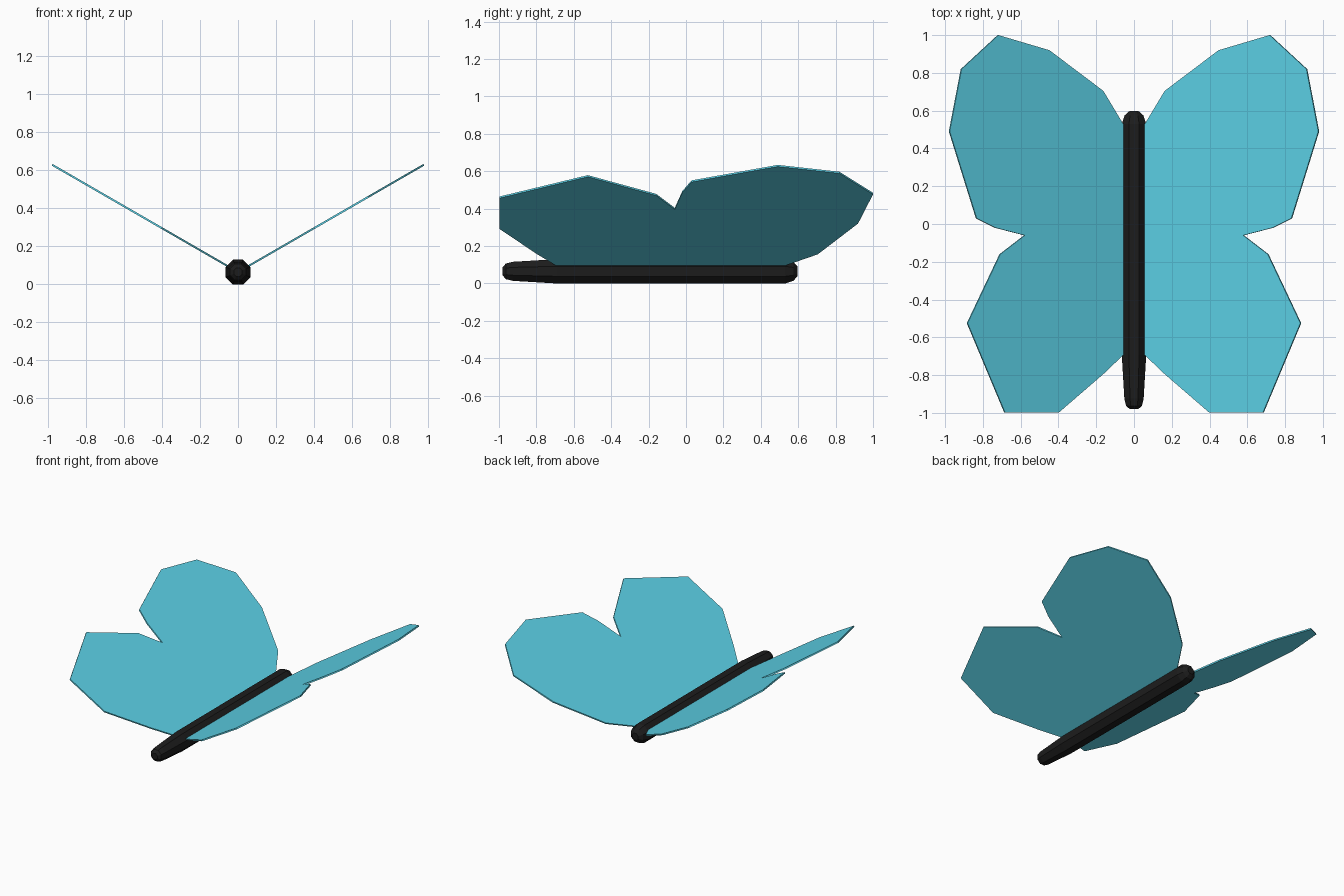
import bpy, bmesh, math

if "Cube" in bpy.data.objects:
    bpy.data.objects.remove(bpy.data.objects["Cube"])


def material(name, color):
    mat = bpy.data.materials.new(name)
    mat.diffuse_color = color
    mat.use_nodes = True
    mat.node_tree.nodes["Principled BSDF"].inputs["Base Color"].default_value = mat.diffuse_color
    return mat


def add_object(name, bm, mat):
    bmesh.ops.recalc_face_normals(bm, faces=bm.faces[:])
    mesh = bpy.data.meshes.new(name)
    bm.to_mesh(mesh)
    bm.free()
    mesh.materials.append(mat)
    obj = bpy.data.objects.new(name, mesh)
    bpy.context.collection.objects.link(obj)
    return obj


blue = material("wing_blue", (0.11, 0.66, 0.82, 1))
black = material("body_black", (0.012, 0.012, 0.012, 1))
AXIS_Z = 0.065
SLOPE = math.tan(math.radians(30))

# Wing outline seen from above, lifted onto a plane sloping up at 30 degrees
outline = [(0.03, 0.49), (0.06, 0.53), (0.165, 0.705), (0.45, 0.92), (0.72, 1.0),
           (0.915, 0.82), (0.978, 0.49), (0.835, 0.03), (0.735, -0.02),
           (0.58, -0.06), (0.71, -0.16), (0.883, -0.525), (0.685, -0.998),
           (0.40, -0.998), (0.165, -0.795), (0.055, -0.69), (0.03, -0.665)]
bm = bmesh.new()
bm.faces.new([bm.verts.new((x, y, AXIS_Z + x * SLOPE)) for x, y in outline])
wings = add_object("wings", bm, blue)
thick = wings.modifiers.new("thickness", 'SOLIDIFY')
thick.thickness = 0.01
thick.offset = 0
mirror = wings.modifiers.new("mirror", 'MIRROR')
mirror.use_mirror_merge = False

# Body: eight-sided tube with rounded ends and a tapering tail, as (y, radius)
SIDES = 8
profile = [(-0.98, 0.022), (-0.963, 0.042), (-0.925, 0.051), (-0.69, 0.065),
           (0.53, 0.065), (0.575, 0.05), (0.597, 0.025)]
bm = bmesh.new()
rings = []
for y, r in profile:
    r /= math.cos(math.pi / SIDES)
    angles = [(i + 0.5) * math.tau / SIDES for i in range(SIDES)]
    rings.append([bm.verts.new((r * math.cos(a), y, AXIS_Z + r * math.sin(a)))
                  for a in angles])
for a, b in zip(rings, rings[1:]):
    for i in range(SIDES):
        j = (i + 1) % SIDES
        bm.faces.new((a[i], a[j], b[j], b[i]))
bm.faces.new(rings[0])
bm.faces.new(rings[-1])
add_object("body", bm, black)
